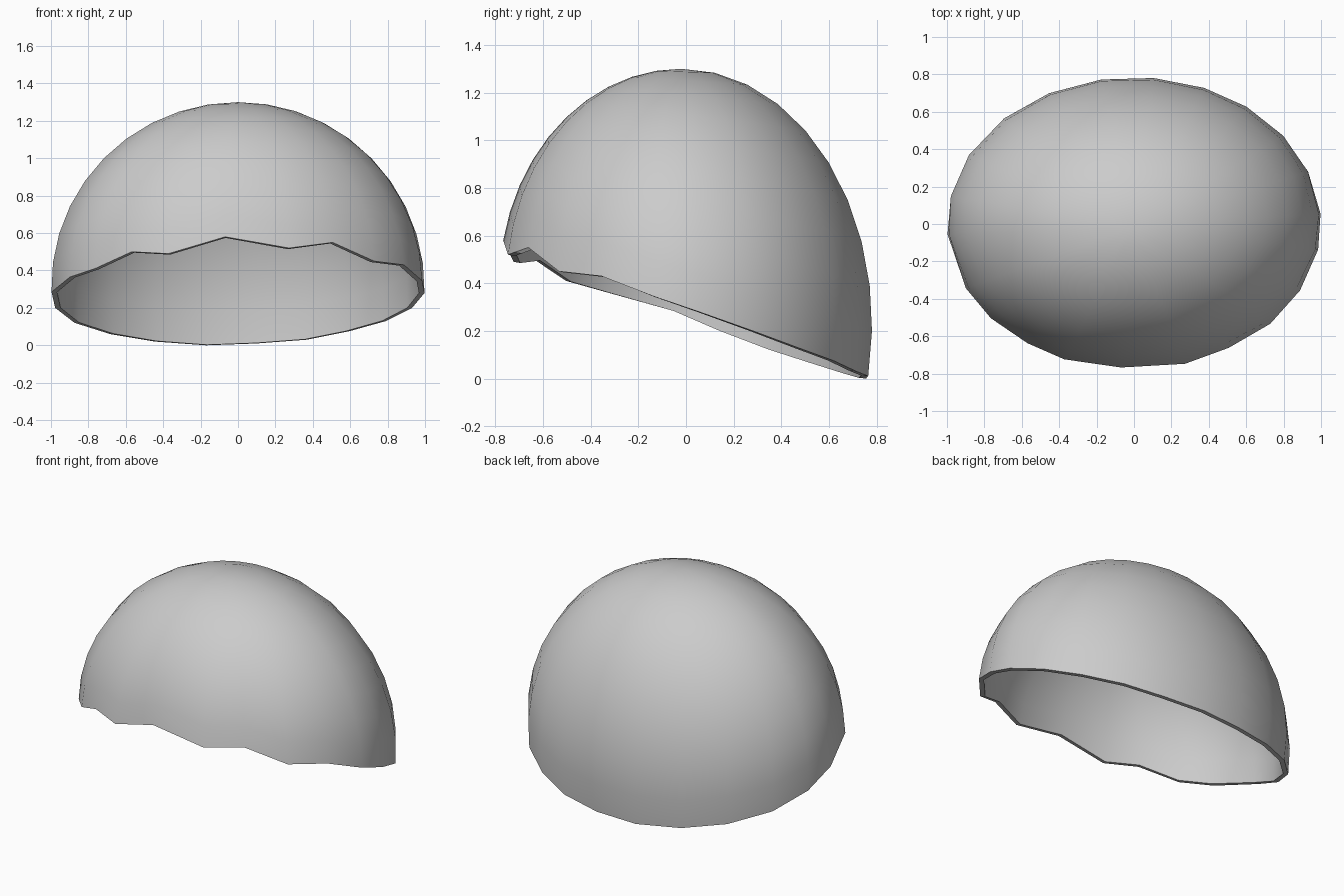
import bpy, bmesh
from math import sin, cos, acos, radians

if "Cube" in bpy.data.objects:
    bpy.data.objects.remove(bpy.data.objects["Cube"])

# Ragged rim: (degrees from the front towards +x, height)
RIM = [(-4, .58), (16, .52), (31, .55), (47, .45), (63, .43), (80, .345),
       (94, .28), (111, .20), (127, .13), (143, .075), (158, .03), (174, .01),
       (190, 0), (207, .02), (224, .06), (242, .12), (259, .20), (274, .285),
       (296, .365), (310, .41), (325, .50), (338, .49)]
RX, RY, TOP, POLE_Y, RINGS = 1.0, 0.785, 1.3, -0.02, 10


def meridian_point(deg, rim_z, t):
    """Point at fraction t along the curve from crown (0) to rim (1)."""
    a = radians(deg)
    x, y = RX * sin(a), -RY * cos(a)
    base = 0.31 - 0.11 * y          # widest level leans down to the back
    phi = t * acos((rim_z - base) / (TOP - base))
    h = sin(phi)
    return (x * h, POLE_Y + (y - POLE_Y) * h, base + (TOP - base) * cos(phi))


# Dome skin: rings lofted from crown to rim
bm = bmesh.new()
crown = bm.verts.new((0, POLE_Y, TOP))
rows = [[bm.verts.new(meridian_point(d, z, k / RINGS)) for d, z in RIM]
        for k in range(1, RINGS + 1)]
n = len(RIM)
for i in range(n):
    j = (i + 1) % n
    bm.faces.new((crown, rows[0][i], rows[0][j]))
    for up, low in zip(rows, rows[1:]):
        bm.faces.new((up[i], low[i], low[j], up[j]))

mesh = bpy.data.meshes.new("dome_shell")
bm.to_mesh(mesh)
bm.free()
shell = bpy.data.objects.new("dome_shell", mesh)
bpy.context.collection.objects.link(shell)

# Wall thickness, grown inwards
solid = shell.modifiers.new("wall", 'SOLIDIFY')
solid.thickness = 0.03
solid.offset = -1

# Smooth skin with a crisp rim
bpy.context.view_layer.objects.active = shell
shell.select_set(True)
bpy.ops.object.modifier_apply(modifier="wall")
bpy.ops.object.shade_smooth_by_angle(angle=radians(40))
